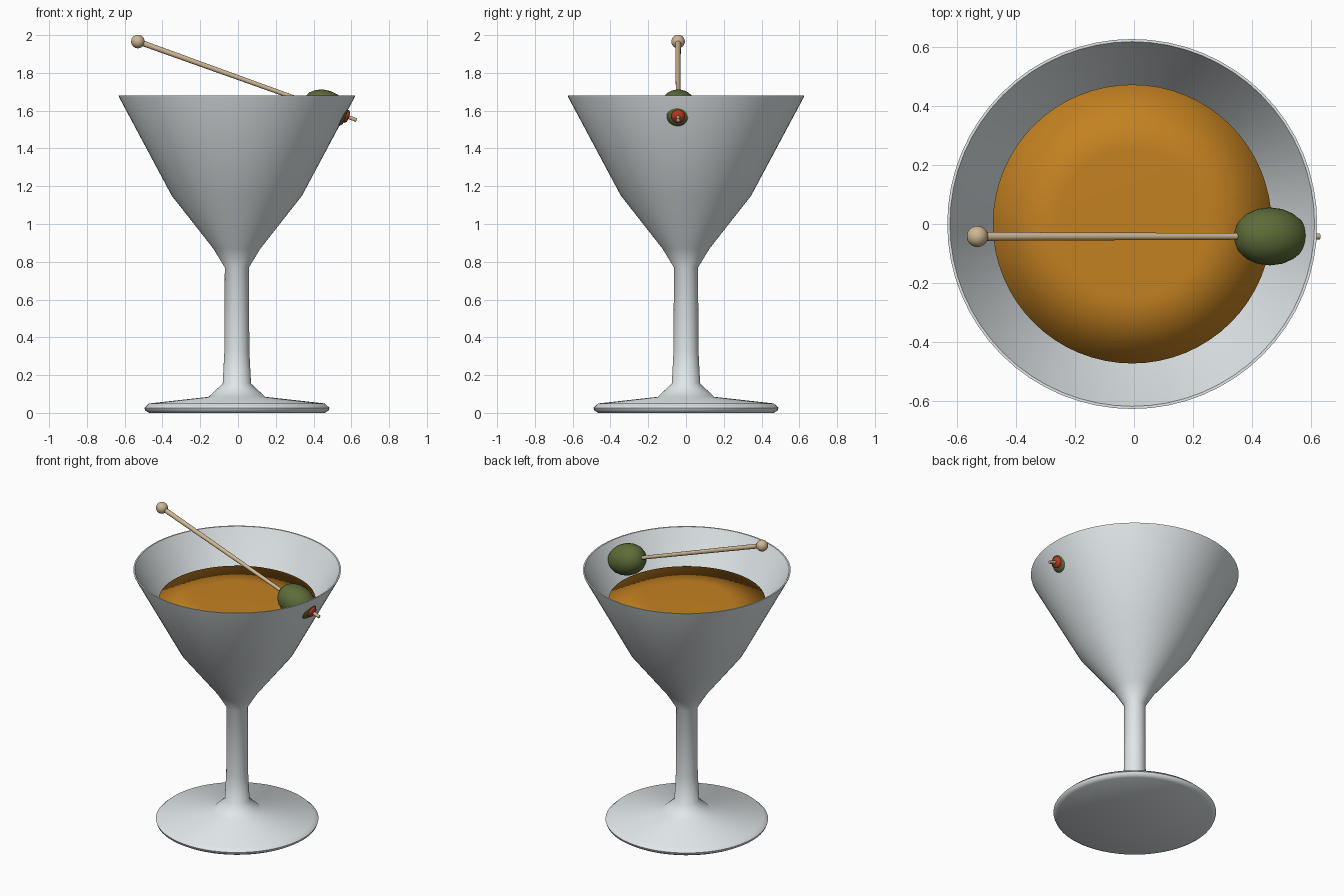
import bpy, bmesh, math
from mathutils import Vector

if "Cube" in bpy.data.objects:
    bpy.data.objects.remove(bpy.data.objects["Cube"])


def material(name, rgb):
    m = bpy.data.materials.new(name)
    m.diffuse_color = (*rgb, 1)
    m.use_nodes = True
    m.node_tree.nodes["Principled BSDF"].inputs["Base Color"].default_value = m.diffuse_color
    return m


def lathe(name, profile, mat=None, segs=64, angle=50):
    """Revolve (radius, z) points about z; radius 0 becomes a pole."""
    bm = bmesh.new()
    rings = []
    for r, z in profile:
        if r == 0:
            rings.append([bm.verts.new((0, 0, z))] * segs)
        else:
            rings.append([bm.verts.new((r * math.cos(2 * math.pi * i / segs),
                                        r * math.sin(2 * math.pi * i / segs), z))
                          for i in range(segs)])
    for a, b in zip(rings, rings[1:]):
        for i in range(segs):
            j = (i + 1) % segs
            quad = list(dict.fromkeys((a[i], a[j], b[j], b[i])))
            bm.faces.new(quad)
    bmesh.ops.recalc_face_normals(bm, faces=bm.faces)
    me = bpy.data.meshes.new(name)
    bm.to_mesh(me)
    bm.free()
    ob = bpy.data.objects.new(name, me)
    bpy.context.collection.objects.link(ob)
    if mat:
        me.materials.append(mat)
    bpy.ops.object.select_all(action='DESELECT')
    ob.select_set(True)
    bpy.context.view_layer.objects.active = ob
    bpy.ops.object.shade_smooth_by_angle(angle=math.radians(angle))
    return ob


glass_mat = material("glass_grey", (0.75, 0.8, 0.82))
drink_mat = material("amber", (0.55, 0.22, 0.015))
olive_mat = material("olive_green", (0.11, 0.15, 0.04))
red_mat = material("red", (0.5, 0.04, 0.02))
wood_mat = material("wood", (0.62, 0.47, 0.29))

# Glass: foot, stem and thin-walled bowl in one revolved profile
glass = lathe("glass", [
    (0, 0), (0.465, 0), (0.485, 0.012), (0.49, 0.027), (0.465, 0.05),
    (0.15, 0.085), (0.075, 0.155), (0.066, 0.33), (0.064, 0.77),
    (0.125, 0.87), (0.345, 1.15), (0.624, 1.672), (0.626, 1.68), (0.617, 1.68),
    (0.333, 1.152), (0.11, 0.88), (0, 0.84)], glass_mat)

# Drink, with fully smooth shading across its edge
drink = lathe("drink", [
    (0, 0.92), (0.08, 0.92), (0.28, 1.18), (0.472, 1.485),
    (0.25, 1.49), (0, 1.49)], drink_mat, angle=180)
for ob in (glass, drink):
    ob.location.x = -0.006

# Pick and olive, built along z then tilted onto the pick's axis
start, end = Vector((-0.53, -0.042, 1.966)), Vector((0.628, -0.042, 1.55))
axis = (end - start).normalized()
rot = axis.to_track_quat('Z', 'Y')
length = (end - start).length


def on_pick(ob, distance):
    ob.rotation_mode = 'QUATERNION'
    ob.rotation_quaternion = rot
    ob.location = start + axis * distance


on_pick(lathe("pick_stick", [(0, 0), (0.015, 0), (0.010, length), (0, length)],
              wood_mat, 16), 0)
ball = [(0.036 * math.sin(math.pi * i / 12) if 0 < i < 12 else 0,
         -0.036 * math.cos(math.pi * i / 12)) for i in range(13)]
on_pick(lathe("pick_ball", ball, wood_mat, 24), 0)

olive_at = (0.46 - start.x) / axis.x
on_pick(lathe("olive", [
    (0, -0.12), (0.03, -0.118), (0.055, -0.105), (0.078, -0.078), (0.093, -0.042),
    (0.098, 0), (0.093, 0.042), (0.078, 0.078), (0.058, 0.105), (0.045, 0.116),
    (0.034, 0.118), (0, 0.105)], olive_mat, 32), olive_at)
on_pick(lathe("olive_filling", [
    (0, 0.08), (0.036, 0.08), (0.036, 0.122), (0.028, 0.132), (0, 0.137)],
    red_mat, 24), olive_at)
